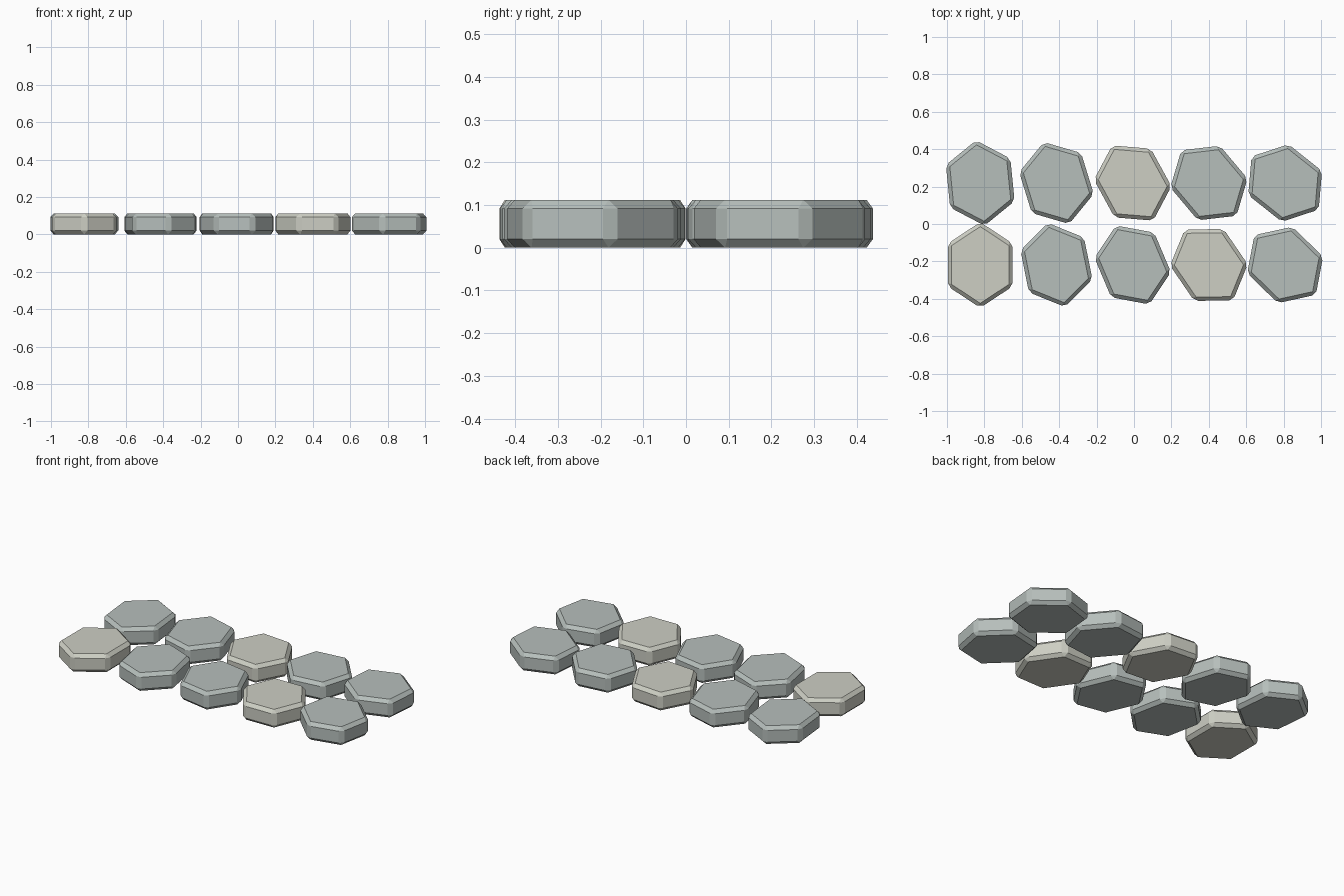
import bpy
from mathutils import Matrix

if "Cube" in bpy.data.objects:
    bpy.data.objects.remove(bpy.data.objects["Cube"])

HEIGHT = 0.112


def material(name, rgb):
    mat = bpy.data.materials.new(name)
    mat.diffuse_color = (*rgb, 1)
    mat.use_nodes = True
    mat.node_tree.nodes["Principled BSDF"].inputs["Base Color"].default_value = mat.diffuse_color
    return mat


grey = material("grey_stone", (0.47, 0.52, 0.50))
tan = material("tan_stone", (0.61, 0.62, 0.55))


# One six-sided paving stone, stretched along its points, then turned
def stone(name, x, y, turn, mat):
    bpy.ops.mesh.primitive_cylinder_add(vertices=6, radius=0.2, depth=HEIGHT)
    obj = bpy.context.object
    obj.name = name
    obj.data.transform(Matrix.Rotation(turn, 4, 'Z') @ Matrix.Diagonal((1.0, 1.145, 1, 1)))
    obj.location = (x, y, HEIGHT / 2)
    obj.data.materials.append(mat)
    # Chamfered edges all round
    bevel = obj.modifiers.new("chamfer", 'BEVEL')
    bevel.width = 0.02
    bevel.segments = 1
    bevel.limit_method = 'NONE'


# Two rows of five, each stone turned a little further than the last
for row in range(2):
    for col in range(5):
        stone(f"paving_stone_{row + 1}_{col + 1}",
              -0.822 + 0.4075 * col, (-0.219, 0.219)[row],
              0.2 * col + 0.1 * row,
              tan if (row + col) % 3 == 0 else grey)
